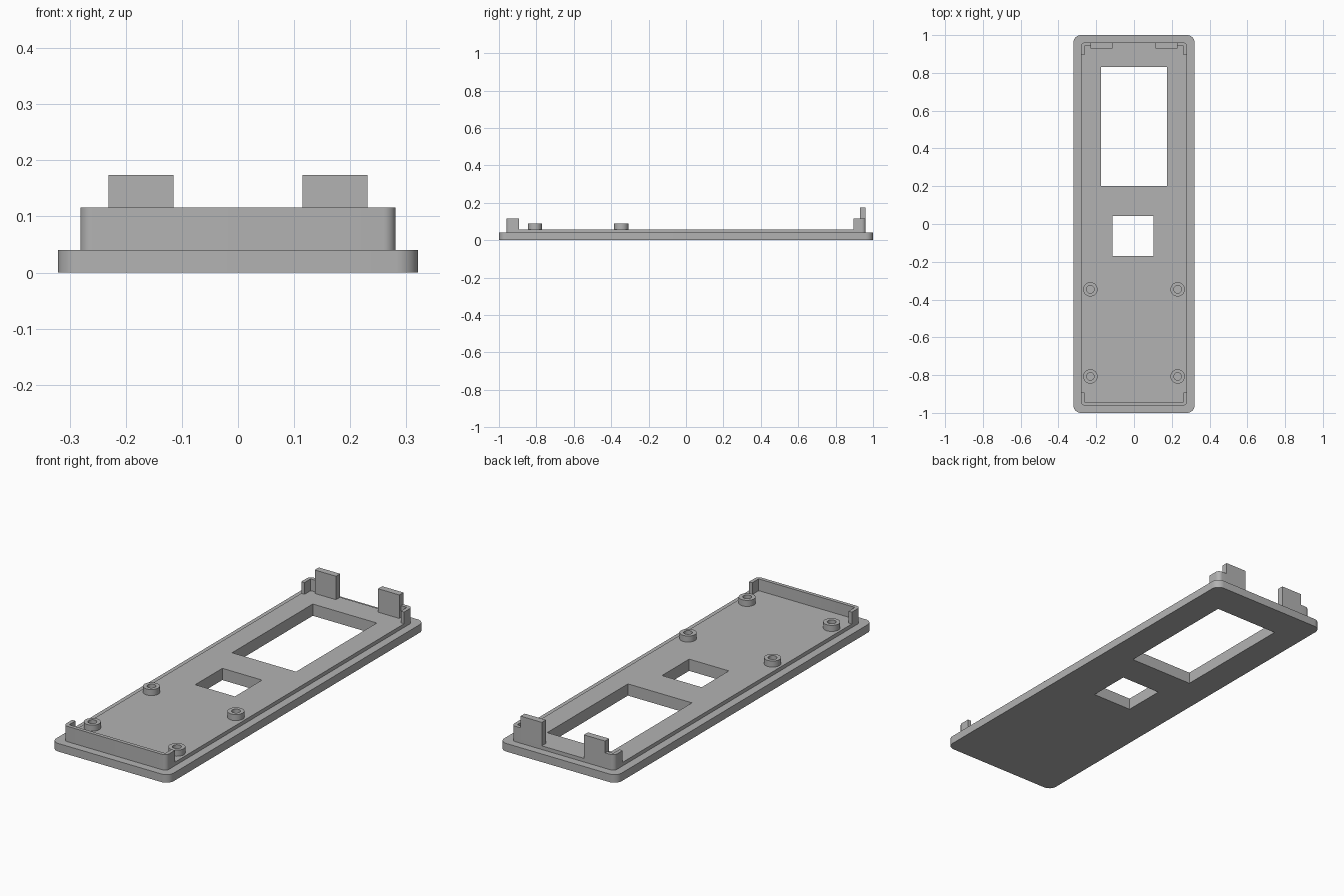
import bpy, bmesh
from math import sin, cos, pi, radians

cube = bpy.data.objects.get("Cube")
if cube:
    bpy.data.objects.remove(cube, do_unlink=True)

grey = bpy.data.materials.new("plain_grey")
grey.use_nodes = True
COLOUR = (0.45, 0.45, 0.45, 1)
grey.diffuse_color = COLOUR
grey.node_tree.nodes["Principled BSDF"].inputs["Base Color"].default_value = COLOUR


def arc(cx, cy, r, start, end, steps=8):
    angles = [radians(start + (end - start) * i / steps) for i in range(steps + 1)]
    return [(cx + r * cos(a), cy + r * sin(a)) for a in angles]


def rounded_rect(hx, hy, r):
    return (arc(hx - r, hy - r, r, 0, 90) + arc(r - hx, hy - r, r, 90, 180)
            + arc(r - hx, r - hy, r, 180, 270) + arc(hx - r, r - hy, r, 270, 360))


def rect(x0, x1, y0, y1):
    return [(x0, y0), (x1, y0), (x1, y1), (x0, y1)]


def circle(x, y, r, n=32):
    return [(x + r * cos(2 * pi * i / n), y + r * sin(2 * pi * i / n)) for i in range(n)]


def extrude(name, loops, z0, z1):
    """Fill the outline (later loops are holes) and raise it from z0 to z1."""
    bm = bmesh.new()
    for loop in loops:
        vs = [bm.verts.new((x, y, z0)) for x, y in loop]
        for a, b in zip(vs, vs[1:] + vs[:1]):
            bm.edges.new((a, b))
    bmesh.ops.triangle_fill(bm, edges=bm.edges[:], use_beauty=True, use_dissolve=False)
    raised = bmesh.ops.extrude_face_region(bm, geom=bm.faces[:], use_keep_orig=True)["geom"]
    bmesh.ops.translate(bm, vec=(0, 0, z1 - z0),
                        verts=[v for v in raised if isinstance(v, bmesh.types.BMVert)])
    bmesh.ops.recalc_face_normals(bm, faces=bm.faces[:])
    mesh = bpy.data.meshes.new(name)
    bm.to_mesh(mesh)
    bm.free()
    mesh.materials.append(grey)
    obj = bpy.data.objects.new(name, mesh)
    bpy.context.collection.objects.link(obj)
    bpy.ops.object.select_all(action="DESELECT")
    obj.select_set(True)
    bpy.context.view_layer.objects.active = obj
    bpy.ops.object.shade_smooth_by_angle(angle=radians(30))
    return obj


BASE_TOP, PLATE_TOP, LIP_TOP = 0.04, 0.058, 0.116
HX, HY, WALL = 0.281, 0.961, 0.018
IX, IY = HX - WALL, HY - WALL
R, RI = 0.022, 0.006

# Stepped panel with two windows
windows = [rect(-0.174, 0.176, 0.202, 0.832), rect(-0.115, 0.102, -0.17, 0.042)]
extrude("base_panel", [rounded_rect(0.321, 1, 0.04)] + windows, 0, BASE_TOP)
extrude("raised_panel", [rounded_rect(HX, HY, R)] + windows, BASE_TOP, PLATE_TOP)

# Front lip wrapping both corners
front = ([(-HX, -0.893)] + arc(R - HX, R - HY, R, 180, 270)
         + arc(HX - R, R - HY, R, 270, 360) + [(HX, -0.893), (IX, -0.893)]
         + arc(IX - RI, RI - IY, RI, 360, 270, 3)
         + arc(RI - IX, RI - IY, RI, 270, 180, 3) + [(-IX, -0.893)])
extrude("front_lip", [front], PLATE_TOP, LIP_TOP)

# Back corner lips and clip tabs
for side, label in ((1, "left"), (-1, "right")):
    corner = ([(HX, 0.895)] + arc(HX - R, HY - R, R, 0, 90)
              + [(0.231, HY), (0.231, IY)]
              + arc(IX - RI, IY - RI, RI, 90, 0, 3) + [(IX, 0.895)])
    extrude(label + "_back_corner_lip", [[(side * x, y) for x, y in corner]],
            PLATE_TOP, LIP_TOP)
    tab = rect(0.115, 0.231, 0.929, HY)
    extrude(label + "_clip_tab", [[(side * x, y) for x, y in tab]], PLATE_TOP, 0.174)

    # Hollow screw posts
    for y, place in ((-0.346, "middle"), (-0.807, "front")):
        extrude(f"{label}_{place}_screw_post",
                [circle(side * 0.231, y, 0.038), circle(side * 0.231, y, 0.02)],
                PLATE_TOP, 0.088)
